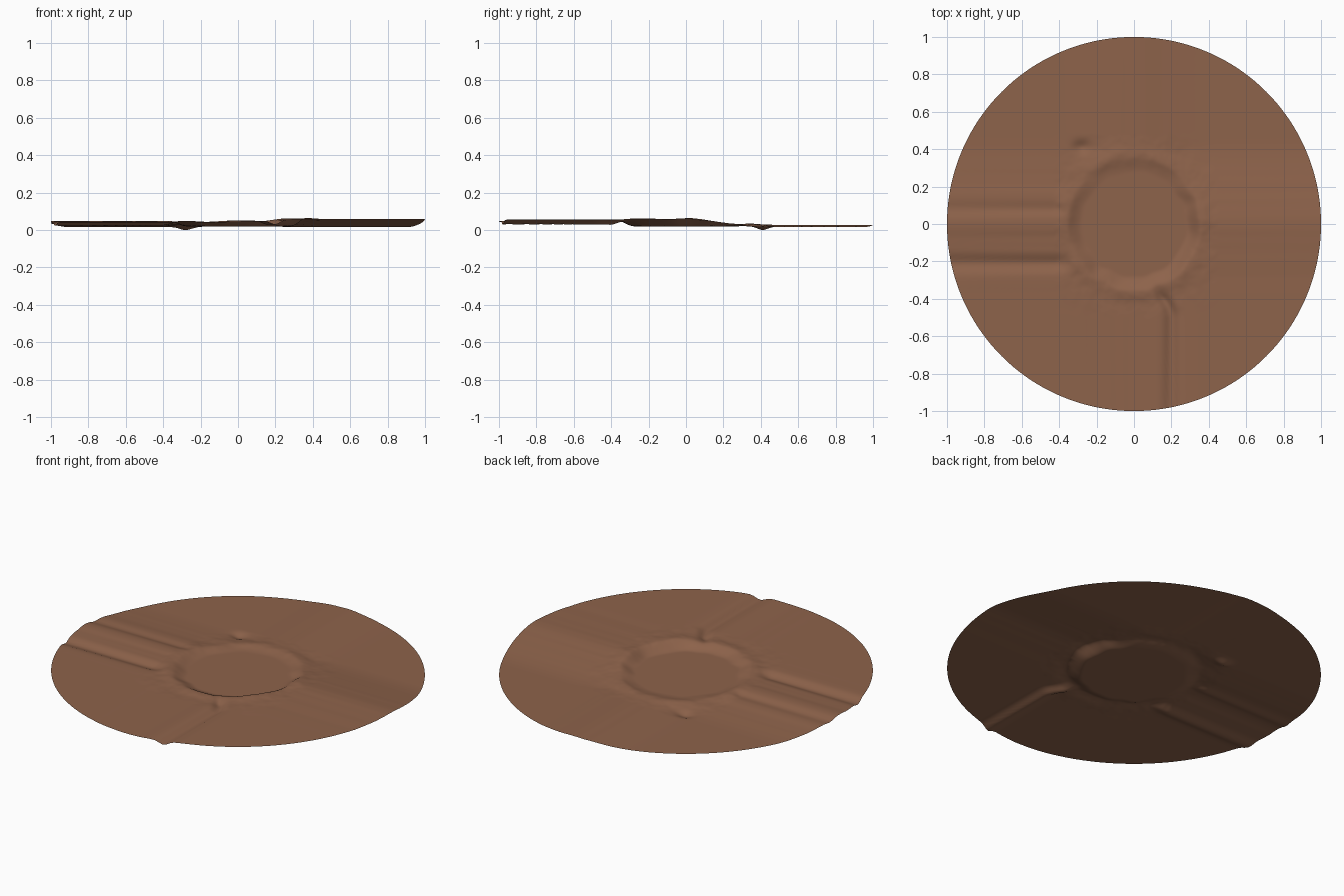
import bpy, bmesh, math
from mathutils import Vector, noise

if "Cube" in bpy.data.objects:
    bpy.data.objects.remove(bpy.data.objects["Cube"])

RINGS, SIDES = 120, 288


def step(a, b, t):
    t = max(0.0, min(1.0, (t - a) / (b - a)))
    return t * t * (3 - 2 * t)


def mix(a, b, t):
    return a + (b - a) * t


def bell(t, centre, width):
    return math.exp(-((t - centre) / width) ** 2)


def height(x, y):
    # Relief stops at the edge of a square patch and runs straight outward from there
    x = max(-0.43, min(0.45, x))
    y = max(-0.5, min(0.48, y))
    r, angle = math.hypot(x, y), math.atan2(y, x)

    # Broad slope: high in the front right, low along the back
    front = mix(0.045, 0.059, step(-0.1, 0.35, x))
    z = mix(front, 0.018, step(-0.02, 0.45, y))
    z += 0.012 * bell(x, 0, 0.2) * step(0.15, 0.4, y)
    z += 0.005 * bell(y, -0.02, 0.08) * step(0.2, 0.4, x)

    # Channels running out to the left and the front
    west = step(-0.3, -0.42, x)
    z -= 0.020 * bell(y, -0.21, 0.042) * west
    z -= 0.007 * bell(y, 0.08, 0.035) * west
    z += 0.006 * bell(y, 0.0, 0.06) * west
    path = mix(0.12, 0.2, step(-0.3, -0.5, y))
    z -= 0.022 * bell(x, path, 0.035) * step(-0.3, -0.42, y)

    # Broken ground and raised lip around the crater
    rough = noise.fractal(Vector((x * 9, y * 9, 3.7)), 0.9, 2.1, 3)
    z += 0.0035 * rough * bell(r, 0.4, 0.12)
    z += 0.005 * bell(r, 0.37, 0.04) * (1 + 0.5 * math.sin(angle * 7))
    z -= 0.017 * bell(x, -0.28, 0.045) * bell(y, 0.41, 0.035)

    # Flat crater floor with a wavering edge
    edge = 0.31 + 0.02 * noise.noise(Vector((3 * math.cos(angle), 3 * math.sin(angle), 0)))
    return mix(0.023, z, step(edge - 0.035, edge + 0.05, r))


# Soil colour
soil = bpy.data.materials.new("brown_soil")
soil.use_nodes = True
colour = (0.27, 0.125, 0.07, 1)
soil.diffuse_color = colour
shader = soil.node_tree.nodes["Principled BSDF"]
shader.inputs["Base Color"].default_value = colour
shader.inputs["Roughness"].default_value = 0.9

# Round sheet of ground made of concentric rings
bm = bmesh.new()
centre = bm.verts.new((0, 0, height(0, 0)))
previous = None
for i in range(1, RINGS + 1):
    r = i / RINGS
    ring = []
    for j in range(SIDES):
        a = math.tau * j / SIDES
        x, y = r * math.cos(a), r * math.sin(a)
        ring.append(bm.verts.new((x, y, height(x, y))))
    for j in range(SIDES):
        k = (j + 1) % SIDES
        if previous:
            bm.faces.new((previous[j], ring[j], ring[k], previous[k]))
        else:
            bm.faces.new((centre, ring[j], ring[k]))
    previous = ring

# Rest the lowest point on the ground plane
low = min(v.co.z for v in bm.verts)
bmesh.ops.translate(bm, verts=bm.verts, vec=(0, 0, -low))
for f in bm.faces:
    f.smooth = True

mesh = bpy.data.meshes.new("crater_ground")
bm.to_mesh(mesh)
bm.free()
mesh.materials.append(soil)
ground = bpy.data.objects.new("crater_ground", mesh)
bpy.context.collection.objects.link(ground)
